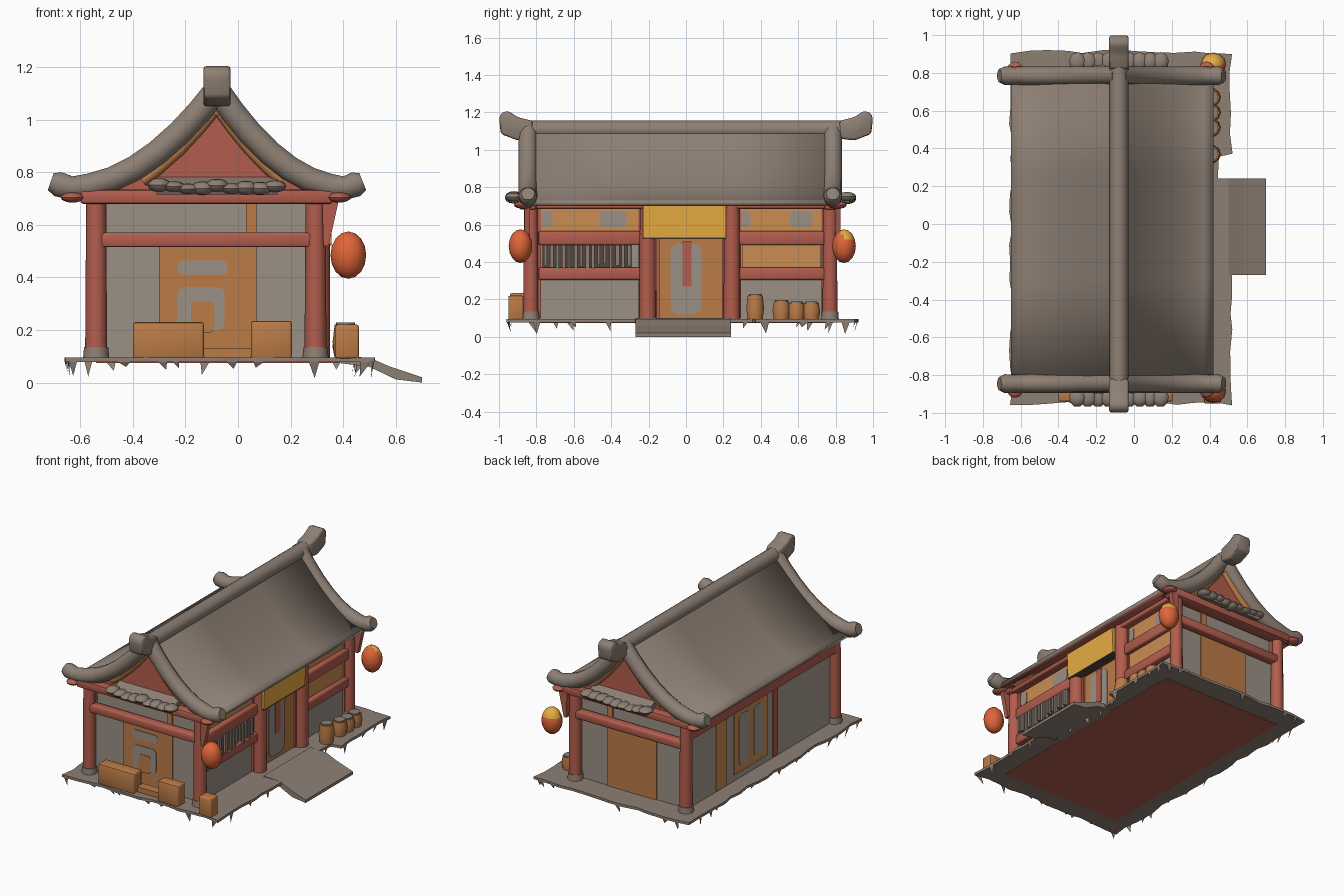
import bpy, bmesh, math, random
from mathutils import Vector

random.seed(4)
if "Cube" in bpy.data.objects:
    bpy.data.objects.remove(bpy.data.objects["Cube"])


def material(name, rgb):
    m = bpy.data.materials.new(name)
    m.use_nodes = True
    m.diffuse_color = (*rgb, 1)
    m.node_tree.nodes["Principled BSDF"].inputs["Base Color"].default_value = (*rgb, 1)
    return m


GREY = material("roof grey", (0.27, 0.215, 0.175))
WALL = material("wall grey", (0.33, 0.28, 0.235))
PALE = material("pale wall grey", (0.39, 0.335, 0.28))
RED = material("brick red", (0.45, 0.11, 0.075))
ORANGE = material("wood orange", (0.50, 0.20, 0.065))
LIGHT = material("light wood", (0.60, 0.27, 0.085))
YELLOW = material("sign yellow", (0.86, 0.45, 0.06))
LANTERN = material("lantern orange", (0.74, 0.13, 0.04))
DARK = material("dark brown", (0.09, 0.06, 0.045))


def finish(name, bm, mats, smooth=False):
    bmesh.ops.recalc_face_normals(bm, faces=bm.faces)
    me = bpy.data.meshes.new(name)
    bm.to_mesh(me)
    bm.free()
    ob = bpy.data.objects.new(name, me)
    bpy.context.collection.objects.link(ob)
    for m in mats if isinstance(mats, list) else [mats]:
        me.materials.append(m)
    if smooth:
        shade(ob)
    return ob


def shade(ob):
    bpy.ops.object.select_all(action='DESELECT')
    ob.select_set(True)
    bpy.context.view_layer.objects.active = ob
    bpy.ops.object.shade_smooth_by_angle(angle=math.radians(45))


def soften(bm, amount):
    bmesh.ops.bevel(bm, geom=bm.edges[:], offset=amount, segments=2, affect='EDGES', profile=0.5)


def box(name, x, y, z, mat, bevel=0.0):
    bm = bmesh.new()
    bmesh.ops.create_cube(bm, size=1)
    for v in bm.verts:
        v.co = Vector([sum(r) / 2 + c * (r[1] - r[0]) for r, c in zip((x, y, z), v.co)])
    if bevel:
        soften(bm, bevel)
    return finish(name, bm, mat, bevel > 0)


def prism(name, pts, axis, a, b, mat, bevel=0.0):
    """Extrude a 2D outline along x, y or z from a to b."""
    def place(p, d):
        q = list(p)
        q.insert(axis, d)
        return q
    bm = bmesh.new()
    face = bm.faces.new([bm.verts.new(place(p, a)) for p in pts])
    new = bmesh.ops.extrude_face_region(bm, geom=[face])["geom"]
    for v in new:
        if isinstance(v, bmesh.types.BMVert):
            v.co[axis] = b
    if bevel:
        soften(bm, bevel)
    return finish(name, bm, mat, bevel > 0)


def rounded(u, v, r):
    """Outline of a rounded rectangle."""
    pts = []
    for i in range(16):
        a = math.tau * (i + 0.5) / 16
        c, s = math.cos(a), math.sin(a)
        pts.append(((u[1] - r if c > 0 else u[0] + r) + r * c,
                    (v[1] - r if s > 0 else v[0] + r) + r * s))
    return pts


def tube(name, pts, radii, mat):
    cu = bpy.data.curves.new(name, 'CURVE')
    cu.dimensions = '3D'
    cu.bevel_depth = 1
    cu.bevel_resolution = 3
    cu.use_fill_caps = True
    sp = cu.splines.new('POLY')
    sp.points.add(len(pts) - 1)
    for p, co, r in zip(sp.points, pts, radii):
        p.co = (*co, 1)
        p.radius = r
    ob = bpy.data.objects.new(name, cu)
    bpy.context.collection.objects.link(ob)
    cu.materials.append(mat)
    bpy.ops.object.select_all(action='DESELECT')
    ob.select_set(True)
    bpy.context.view_layer.objects.active = ob
    bpy.ops.object.convert(target='MESH')
    shade(ob)


def blob(name, loc, size, mats, seg=12):
    bm = bmesh.new()
    bmesh.ops.create_uvsphere(bm, u_segments=seg, v_segments=seg * 2 // 3, radius=1)
    for f in bm.faces:
        c = f.calc_center_median()
        f.material_index = int(len(mats) > 1 and c.z > 0.3 and c.y > -0.2)
    for v in bm.verts:
        v.co = Vector([l + c * s for l, c, s in zip(loc, v.co, size)])
    finish(name, bm, mats, True)


# Roof slope: side -1 or 1, t runs from ridge to eave
RX = -0.08


def slope(side, t, lift=0.0, rise=0.375, curve=2.0):
    return RX + side * t * (0.5 if side > 0 else 0.57), 0.725 + rise * max(0, 1 - t) ** curve + lift


roof_arc = [[slope(s, i / 10, 0.0, 0.42, 1.62) for i in range(11)] for s in (-1, 1)]
outline = roof_arc[0][:0:-1] + roof_arc[1]

bm = bmesh.new()
rows = [[bm.verts.new((x, y, z)) for x, z in outline] for y in (-0.87, -0.3, 0.27, 0.81)]
for r0, r1 in zip(rows, rows[1:]):
    for i in range(len(r0) - 1):
        bm.faces.new((r0[i], r0[i + 1], r1[i + 1], r1[i]))
roof = finish("roof", bm, [GREY, RED])
if roof.data.polygons[0].normal.z < 0:
    roof.data.flip_normals()
solid = roof.modifiers.new("thickness", 'SOLIDIFY')
solid.thickness = 0.025
solid.offset = -1
solid.material_offset = 1
shade(roof)

# Ridge with raised, squared ends
tube("ridge", [(RX, y, 1.108) for y in (-0.88, 0, 0.88)], [0.05] * 3, GREY)
for s, label in ((-1, "front"), (1, "back")):
    prism(f"{label}_ridge_end", [(s * y, z) for y, z in ((0.82, 1.06), (0.82, 1.155), (0.9, 1.175), (0.95, 1.208),
          (0.985, 1.2), (1, 1.17), (0.99, 1.085), (0.9, 1.05))], 0, RX - 0.052, RX + 0.052, GREY, 0.014)

# Base slab with a worn edge, red underside
edge = []
corners = [(-0.65, -0.95), (0.51, -0.95), (0.51, -0.28), (0.45, -0.26), (0.45, 0.36), (0.51, 0.38), (0.51, 0.91), (-0.65, 0.91)]
for a, b in zip(corners, corners[1:] + corners[:1]):
    a, b = Vector(a), Vector(b)
    n = max(1, int((b - a).length / 0.09))
    for i in range(n):
        edge.append(a.lerp(b, i / n) + Vector((random.uniform(-0.012, 0.012), random.uniform(-0.012, 0.012))))
prism("base_slab", edge, 2, 0.078, 0.095, GREY)
box("base_underside", (-0.54, 0.38), (-0.82, 0.77), (0.075, 0.079), RED)
# Torn flakes hanging from the rim
bm = bmesh.new()
for p, q in zip(edge, edge[1:] + edge[:1]):
    if random.random() < 0.6:
        start = random.uniform(0, 0.5)
        a, b = p.lerp(q, start), p.lerp(q, start + random.uniform(0.25, 0.5))
        tip = a.lerp(b, random.random()) * 0.985
        bm.faces.new([bm.verts.new(c) for c in ((*a, 0.082), (*b, 0.082), (*tip, random.uniform(0.015, 0.06)))])
finish("rim_flakes", bm, GREY)

# Entrance step
prism("entrance_step", [(0.38, 0.075), (0.38, 0.1), (0.5, 0.095), (0.58, 0.06), (0.7, 0.02), (0.7, 0.0), (0.6, 0.012), (0.5, 0.06)],
      1, -0.27, 0.24, GREY)

# Main walls
box("walls", (-0.53, 0.28), (-0.80, 0.74), (0.08, 0.715), WALL)

# Gable ends
gable = [(x, z) for x, z in [slope(-1, t / 10, -0.02) for t in range(9, 0, -1)] + [slope(1, t / 10, -0.02) for t in range(10)]]
for tag, y, out in (("front", -0.80, -1), ("back", 0.74, 1)):
    def span(a, b):
        return tuple(sorted((y + out * a, y + out * b)))
    prism(f"{tag}_gable", gable, 1, *span(-0.03, 0.035), RED)
    for side, label in ((-1, "right"), (1, "left")):
        ts = [0, 0.12, 0.25, 0.4, 0.55, 0.7, 0.85, 0.97]
        pts = [slope(side, t, 0.015) for t in ts] + [slope(side, 1.06, 0.03), slope(side, 1.11, 0.04)]
        tube(f"{tag}_{label}_hip", [(x, y + out * 0.045, z) for x, z in pts],
             [0.05] * 7 + [0.047, 0.05, 0.036], GREY)
        # Gable trim under the hip
        trim = [slope(side, t, -0.05) for t in (0.03, 0.12, 0.25, 0.4, 0.5)]
        tube(f"{tag}_{label}_trim", [(x, y + out * 0.035, z) for x, z in trim], [0.024] * 5, ORANGE)
        x = -0.54 if side < 0 else 0.295
        tube(f"{tag}_{label}_post", [(x, y + out * 0.03, 0.09), (x, y + out * 0.03, 0.71)], [0.042, 0.038], RED)
        tube(f"{tag}_{label}_post_foot", [(x, y + out * 0.03, 0.09), (x, y + out * 0.03, 0.135)], [0.05, 0.046], GREY)
        blob(f"{tag}_{label}_eave_nub", (x + side * 0.09, y + out * 0.07, 0.705), (0.045, 0.05, 0.02), [RED])
    box(f"{tag}_top_beam", (-0.6, 0.36), span(0, 0.09), (0.68, 0.735), RED, 0.012)
    box(f"{tag}_middle_beam", (-0.54, 0.3), span(0, 0.06), (0.515, 0.572), RED, 0.012)
    # Tile skirt below the gable
    prism(f"{tag}_skirt", [(y + out * 0.03, 0.785), (y + out * 0.14, 0.735), (y + out * 0.13, 0.715), (y + out * 0.03, 0.74)],
          0, -0.31, 0.15, GREY)
    for i in range(9):
        blob(f"{tag}_skirt_tile_{i}", (-0.3 + i * 0.055, y + out * 0.12, 0.742 + random.uniform(-0.006, 0.01)),
             (0.045, 0.05, random.uniform(0.018, 0.028)), [GREY], seg=9)
    box(f"{tag}_panel", (-0.3, 0.07), span(0, 0.008), (0.092, 0.52), ORANGE)
    box(f"{tag}_frieze_stud", (0.03, 0.07), span(0, 0.01), (0.57, 0.68), ORANGE)

# Painted window shapes on the front panel
for name, u, v, r, d, m in (("window_bar", (-0.23, -0.04), (0.41, 0.465), 0.02, 0.812, WALL),
                            ("window_arch", (-0.23, -0.05), (0.2, 0.365), 0.03, 0.812, WALL),
                            ("window_core", (-0.18, -0.09), (0.19, 0.31), 0.02, 0.816, ORANGE)):
    prism(f"front_{name}", rounded(u, v, r), 1, -d, -0.80, m)

# Long back wall: pale face, beam, strips and twin windows
box("rear_wall_face", (-0.534, -0.529), (-0.80, 0.74), (0.092, 0.6), PALE)
box("rear_beam", (-0.57, -0.5), (-0.83, 0.77), (0.58, 0.71), RED)
box("rear_shutter", (-0.54, -0.53), (0.33, 0.44), (0.1, 0.58), LIGHT)
box("rear_stud", (-0.54, -0.53), (-0.22, -0.17), (0.1, 0.58), RED)
box("rear_window_frame", (-0.54, -0.53), (-0.11, 0.25), (0.14, 0.58), LIGHT)
for y in ((0.09, 0.2), (-0.06, 0.04)):
    prism("rear_window", rounded(y, (0.18, 0.53), 0.035), 0, -0.544, -0.53, PALE)

# Facade: posts, rails and panels
for y in (-0.205, 0.245):
    tube("entrance_post", [(0.305, y, 0.09), (0.305, y, 0.71)], [0.046, 0.044], RED)
box("facade_top_beam", (0.25, 0.34), (-0.83, 0.77), (0.685, 0.715), RED, 0.01)
for tag, y in (("right", (-0.79, -0.24)), ("left", (0.28, 0.74))):
    box(f"{tag}_frieze", (0.28, 0.287), y, (0.56, 0.69), LIGHT)
    w = y[1] - y[0]
    for a, b in ((0.03, 0.14), (0.6, 0.86)):
        prism(f"{tag}_frieze_window", rounded((y[0] + a * w, y[0] + b * w), (0.585, 0.67), 0.02), 0, 0.28, 0.291, WALL)
    box(f"{tag}_upper_rail", (0.27, 0.32), y, (0.49, 0.565), RED, 0.01)
    box(f"{tag}_lower_rail", (0.27, 0.32), y, (0.305, 0.37), RED, 0.01)
    for e in y:
        box(f"{tag}_jamb", (0.27, 0.295), (e - 0.015, e + 0.015), (0.1, 0.69), RED)
box("left_shutter", (0.28, 0.29), (0.3, 0.72), (0.37, 0.49), LIGHT)
box("lattice_back", (0.28, 0.286), (-0.77, -0.29), (0.37, 0.49), DARK)
for i in range(15):
    y = -0.76 + i * 0.032
    box(f"lattice_slat_{i}", (0.30, 0.325), (y, y + random.uniform(0.012, 0.022)),
        (random.uniform(0.35, 0.39), 0.49), GREY)

# Door and sign
box("door", (0.28, 0.289), (-0.17, 0.21), (0.092, 0.55), ORANGE)
prism("door_window", rounded((-0.085, 0.085), (0.12, 0.5), 0.05), 0, 0.28, 0.294, WALL)
box("door_strip", (0.28, 0.298), (-0.02, 0.03), (0.27, 0.51), RED)
for y in (-0.15, 0.2):
    box("door_jamb", (0.28, 0.3), (y - 0.008, y + 0.008), (0.092, 0.53), RED)
prism("sign", [(0.32, 0.53), (0.355, 0.53), (0.362, 0.70), (0.33, 0.705)], 1, -0.23, 0.215, YELLOW)
box("sign_lip", (0.285, 0.355), (-0.23, 0.215), (0.522, 0.535), DARK)

# Lanterns on brackets
for tag, y, mats in (("front", -0.885, [LANTERN]), ("back", 0.845, [LANTERN, YELLOW])):
    blob(f"{tag}_lantern", (0.42, y, 0.485), (0.068, 0.063, 0.09), mats)
    prism(f"{tag}_bracket", [(0.32, 0.70), (0.385, 0.70), (0.345, 0.52), (0.325, 0.52)], 1,
          y * 0.96 - 0.015, y * 0.96 + 0.015, RED)

# Crates and barrels
box("long_crate", (-0.4, -0.13), (-0.94, -0.85), (0.092, 0.23), ORANGE, 0.01)
box("small_crate", (0.05, 0.205), (-0.94, -0.86), (0.092, 0.235), ORANGE, 0.01)
box("loose_planks", (-0.13, 0.05), (-0.9, -0.84), (0.092, 0.13), ORANGE)
box("corner_crate", (0.37, 0.46), (-0.95, -0.87), (0.092, 0.22), ORANGE, 0.008)
for i, (y, h) in enumerate(((0.37, 0.22), (0.51, 0.19), (0.59, 0.18), (0.67, 0.18))):
    tube(f"barrel_{i}", [(0.41, y, 0.092), (0.41, y, (0.09 + h) / 2), (0.41, y, h)], [0.042, 0.05, 0.042], ORANGE)
    tube(f"barrel_lid_{i}", [(0.41, y, h), (0.41, y, h + 0.008)], [0.036, 0.036], GREY)
